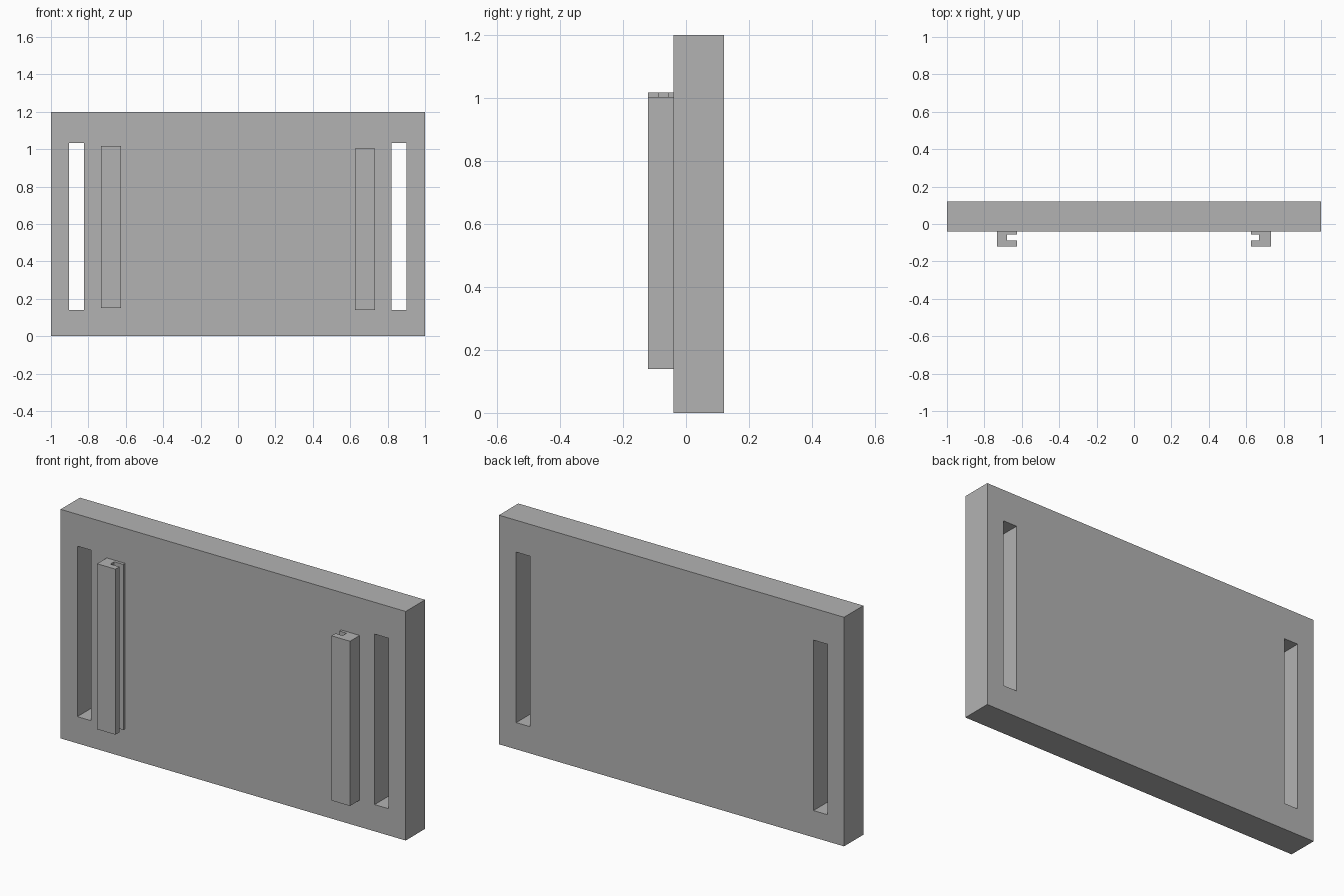
import bpy
import bmesh

cube = bpy.data.objects.get("Cube")
if cube:
    bpy.data.objects.remove(cube, do_unlink=True)

grey = bpy.data.materials.new("plain grey")
grey.use_nodes = True
colour = (0.45, 0.45, 0.45, 1)
grey.diffuse_color = colour
grey.node_tree.nodes["Principled BSDF"].inputs["Base Color"].default_value = colour


def extrude_profile(name, points, direction):
    """Extrude a flat outline into a closed solid."""
    bm = bmesh.new()
    face = bm.faces.new([bm.verts.new(p) for p in points])
    result = bmesh.ops.extrude_face_region(bm, geom=[face])
    moved = [v for v in result["geom"] if isinstance(v, bmesh.types.BMVert)]
    bmesh.ops.translate(bm, verts=moved, vec=direction)
    bmesh.ops.recalc_face_normals(bm, faces=bm.faces)
    mesh = bpy.data.meshes.new(name)
    bm.to_mesh(mesh)
    bm.free()
    mesh.materials.append(grey)
    obj = bpy.data.objects.new(name, mesh)
    bpy.context.collection.objects.link(obj)
    return obj


def box(name, x0, x1, y0, y1, z0, z1):
    outline = [(x0, y0, z0), (x1, y0, z0), (x1, y0, z1), (x0, y0, z1)]
    return extrude_profile(name, outline, (0, y1 - y0, 0))


# Upright panel
panel = box("panel", -1, 1, -0.04, 0.12, 0, 1.2)

# Tall slots through the panel
for side, x0, x1 in (("left", 0.82, 0.9), ("right", -0.903, -0.823)):
    cutter = box(side + "_slot_cutter", x0, x1, -0.2, 0.3, 0.14, 1.033)
    cutter.hide_render = True
    cutter.hide_set(True)
    cut = panel.modifiers.new(side + "_slot", "BOOLEAN")
    cut.operation = "DIFFERENCE"
    cut.solver = "EXACT"
    cut.object = cutter

# Channel rails on the front, with grooves facing each other
for side, sign, outer, groove, z0, z1 in (
    ("left", 1, 0.733, 0.668, 0.14, 1.003),
    ("right", -1, 0.733, 0.679, 0.15, 1.017),
):
    inner = 0.626
    section = [
        (outer, -0.04), (inner, -0.04), (inner, -0.055), (groove, -0.055),
        (groove, -0.087), (inner, -0.087), (inner, -0.12), (outer, -0.12),
    ]
    extrude_profile(side + "_rail", [(sign * x, y, z0) for x, y in section], (0, 0, z1 - z0))
